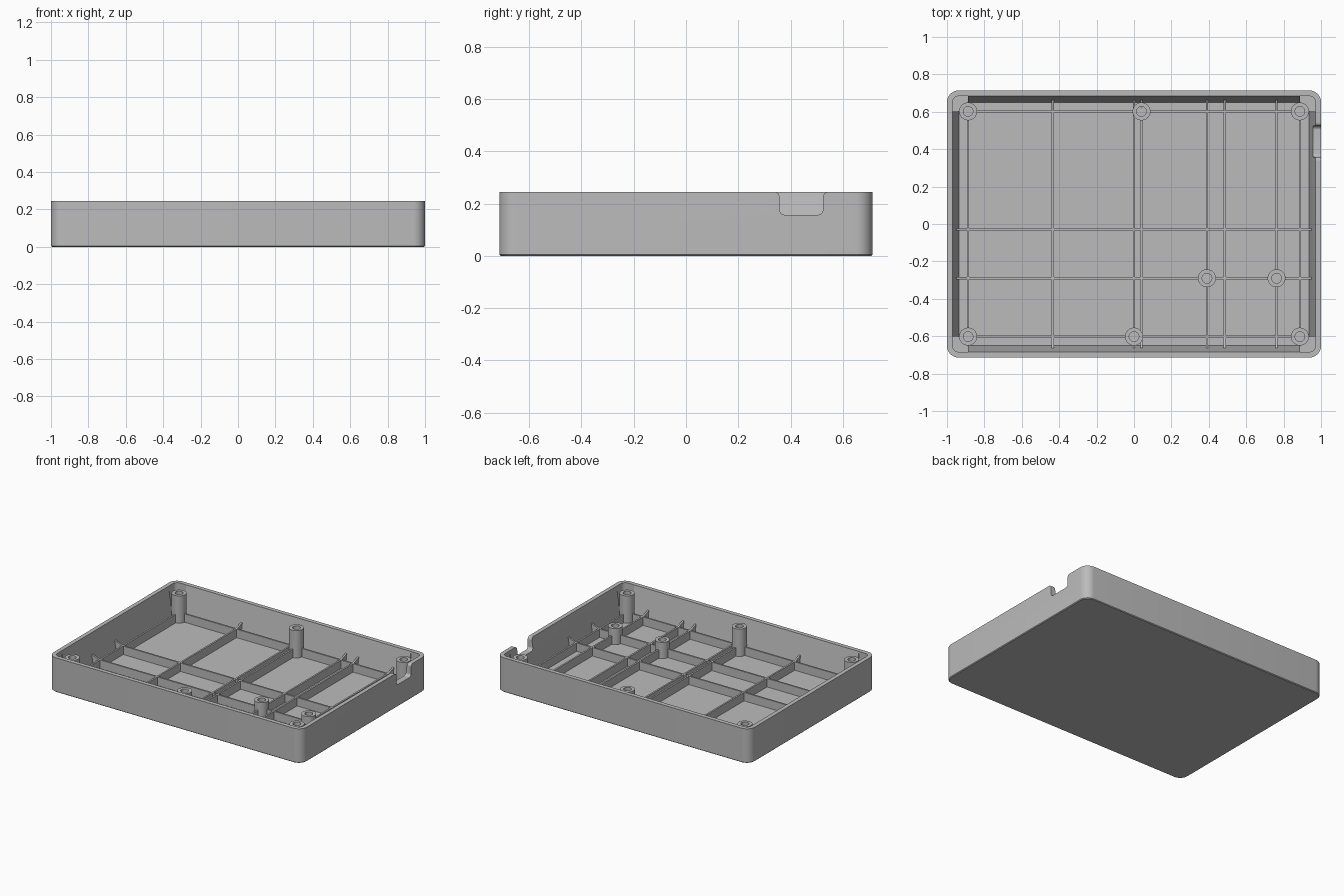
import bpy, bmesh
from math import sin, cos, pi
from mathutils import Vector

cube = bpy.data.objects.get("Cube")
if cube:
    bpy.data.objects.remove(cube, do_unlink=True)

HX, HY, TOP = 1.0, 0.714, 0.245     # outer half sizes and height
WALL, FLOOR = 0.03, 0.025           # rim width and floor thickness
RIB_TOP, FIN_TOP, RIB_T = 0.085, 0.115, 0.012
POST_X, POST_Y = 0.887, 0.602

grey = bpy.data.materials.new("plain grey")
grey.use_nodes = True
grey.diffuse_color = (0.5, 0.5, 0.5, 1)
grey.node_tree.nodes["Principled BSDF"].inputs["Base Color"].default_value = (0.5, 0.5, 0.5, 1)


def finish(bm, name, smooth=False):
    bmesh.ops.recalc_face_normals(bm, faces=bm.faces)
    mesh = bpy.data.meshes.new(name)
    bm.to_mesh(mesh)
    bm.free()
    mesh.materials.append(grey)
    obj = bpy.data.objects.new(name, mesh)
    bpy.context.collection.objects.link(obj)
    if smooth:
        shade(obj)
    return obj


def shade(obj):
    bpy.ops.object.select_all(action="DESELECT")
    obj.select_set(True)
    bpy.context.view_layer.objects.active = obj
    bpy.ops.object.shade_smooth_by_angle(angle=pi / 6)


def loft(name, rings):
    """Skin a stack of equal-length closed rings, capped at both ends."""
    bm = bmesh.new()
    rows = [[bm.verts.new(p) for p in ring] for ring in rings]
    n = len(rows[0])
    for a, b in zip(rows, rows[1:]):
        for i in range(n):
            j = (i + 1) % n
            bm.faces.new((a[i], a[j], b[j], b[i]))
    bm.faces.new(rows[0])
    bm.faces.new(rows[-1])
    return finish(bm, name, smooth=True)


def prism(name, profile, axis, start, end):
    """Extrude an (along, z) profile along the x or y axis."""
    def place(u, z, t):
        return Vector((t, u, z)) if axis == "x" else Vector((u, t, z))
    bm = bmesh.new()
    face = bm.faces.new([bm.verts.new(place(u, z, start)) for u, z in profile])
    new = bmesh.ops.extrude_face_region(bm, geom=[face])["geom"]
    move = place(0, 0, end - start)
    bmesh.ops.translate(bm, vec=move, verts=[v for v in new if isinstance(v, bmesh.types.BMVert)])
    return finish(bm, name)


def rounded_rect(inset, radius, z, seg=8):
    ring = []
    for k, (sx, sy) in enumerate([(1, 1), (-1, 1), (-1, -1), (1, -1)]):
        for i in range(seg + 1):
            a = (k + i / seg) * pi / 2
            ring.append((sx * (HX - inset - radius) + radius * cos(a),
                         sy * (HY - inset - radius) + radius * sin(a), z))
    return ring


def circle(x, y, r, z, n=32):
    return [(x + r * cos(2 * pi * i / n), y + r * sin(2 * pi * i / n), z) for i in range(n)]


# Tray shell: outside, rim, inside and floor
shell = loft("tray_shell", [
    rounded_rect(0.005, 0.058, 0), rounded_rect(0, 0.063, 0.005),
    rounded_rect(0, 0.063, TOP), rounded_rect(WALL, 0.033, TOP),
    rounded_rect(WALL, 0.033, FLOOR)])

# Tapered wall linings between the corners
linings = {}
for side, s in (("left", 1), ("right", -1), ("back", 1), ("front", -1)):
    along_y = side in ("left", "right")
    inner = (HX if along_y else HY) - WALL
    half = POST_Y if along_y else POST_X
    profile = [(s * (inner + 0.01), FLOOR - 0.01), (s * (inner + 0.01), TOP - 0.001),
               (s * inner, TOP - 0.001), (s * (inner - 0.035), FLOOR),
               (s * (inner - 0.035), FLOOR - 0.01)]
    linings[side] = prism(side + "_wall_lining", profile, "y" if along_y else "x", -half, half)

# Cable notch with rounded bottom and flared top in the left wall
mid, hw, low, r = 0.441, 0.083, 0.157, 0.02
half_profile = [(hw + r, TOP + 0.05)]
for i in range(7):
    a = pi / 2 + i * pi / 12
    half_profile.append((hw + r + r * cos(a), TOP - r + r * sin(a)))
for i in range(7):
    a = -i * pi / 12
    half_profile.append((hw - r + r * cos(a), low + r + r * sin(a)))
profile = [(mid + u, z) for u, z in half_profile] + [(mid - u, z) for u, z in reversed(half_profile)]
cutter = prism("notch_cutter", profile, "x", 0.9, 1.1)
cutter.hide_render = True
for obj in (shell, linings["left"]):
    mod = obj.modifiers.new("notch", "BOOLEAN")
    mod.operation, mod.solver, mod.object = "DIFFERENCE", "EXACT", cutter
    bpy.context.view_layer.objects.active = obj
    bpy.ops.object.modifier_apply(modifier=mod.name)
    shade(obj)
bpy.data.objects.remove(cutter, do_unlink=True)


# Floor ribs: long ones rise into fins at the walls, border ones join the posts
def rib(name, axis, pos, half, fins):
    base = FLOOR - 0.01
    profile = [(-half, base), (half, base)]
    if fins:
        profile += [(half, FIN_TOP), (half - 0.08, RIB_TOP),
                    (-half + 0.08, RIB_TOP), (-half, FIN_TOP)]
    else:
        profile += [(half, RIB_TOP), (-half, RIB_TOP)]
    # the profile runs along the rib, so it is extruded across it
    prism(name, profile, axis, pos - RIB_T / 2, pos + RIB_T / 2)


for i, x in enumerate((-0.435, 0.0, 0.04, 0.39, 0.485, 0.762)):
    rib(f"long_rib_{i + 1}", "x", x, HY - WALL, True)
for i, y in enumerate((-0.03, -0.29)):
    rib(f"cross_rib_{i + 1}", "y", y, HX - WALL, True)
for side, s in (("left", 1), ("right", -1)):
    rib(side + "_border_rib", "x", s * POST_X, POST_Y, False)
for side, s in (("back", 1), ("front", -1)):
    rib(side + "_border_rib", "y", s * POST_Y, POST_X, False)


# Screw posts with blind holes
def post(name, x, y, top):
    loft(name, [circle(x, y, 0.048, FLOOR - 0.01), circle(x, y, 0.048, top),
                circle(x, y, 0.026, top), circle(x, y, 0.026, RIB_TOP + 0.005)])


for sy, row in ((1, "back"), (-1, "front")):
    for sx, side in ((1, "left"), (-1, "right")):
        post(f"{row}_{side}_screw_post", sx * POST_X, sy * POST_Y, 0.22)
post("back_middle_screw_post", 0.04, POST_Y, 0.22)
post("front_middle_screw_post", 0.0, -POST_Y, 0.22)
for i, x in enumerate((0.39, 0.762)):
    post(f"inner_screw_post_{i + 1}", x, -0.29, 0.14)
